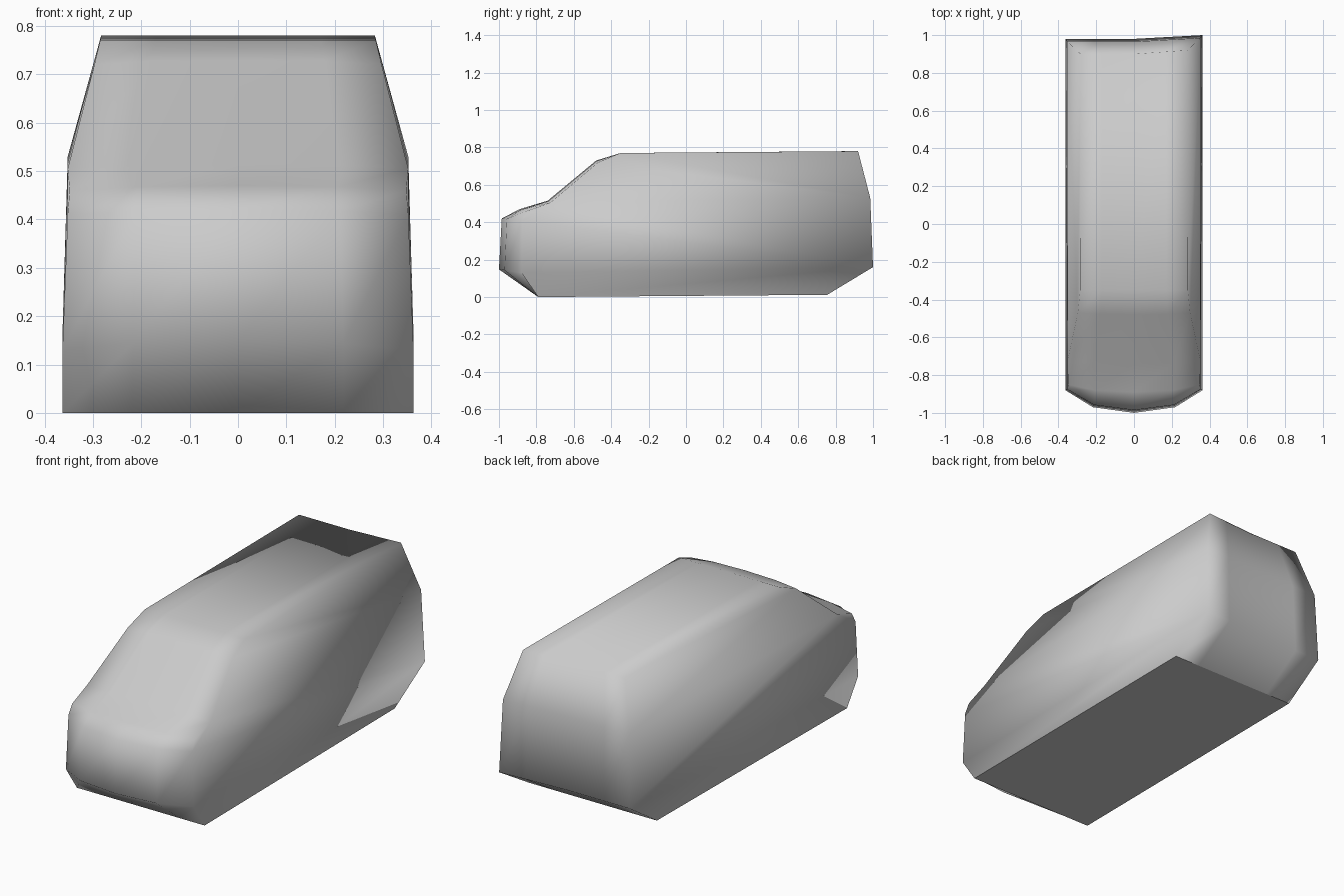
import bpy, bmesh

cube = bpy.data.objects.get("Cube")
if cube:
    bpy.data.objects.remove(cube, do_unlink=True)

# Paint
paint = bpy.data.materials.new("light_grey")
paint.use_nodes = True
grey = (0.6, 0.6, 0.6, 1)
paint.diffuse_color = grey
paint.node_tree.nodes["Principled BSDF"].inputs["Base Color"].default_value = grey

# Centre profile from front sill over the roof to rear sill:
# y, z, half width, how far the corner sweeps back, how far it drops, rear skew
PROFILE = [
    (-0.79, 0.0, 0.363, 0, 0, 0),
    (-1.0, 0.148, 0.363, 0.12, 0.018, 0),
    (-0.985, 0.42, 0.352, 0.11, 0.01, 0),
    (-0.89, 0.47, 0.348, 0.04, 0.01, 0),
    (-0.74, 0.515, 0.352, 0.015, 0.01, 0),
    (-0.48, 0.73, 0.297, 0.01, 0.01, 0),
    (-0.35, 0.77, 0.285, 0, 0, 0),
    (0.92, 0.78, 0.283, 0, 0, 0.02),
    (0.985, 0.53, 0.352, 0, 0, 0.02),
    (1.0, 0.16, 0.363, 0, 0, 0.02),
    (0.755, 0.012, 0.363, 0, 0, 0),
]
COLUMNS = [(-1, 1), (-0.6, 0.25), (0, 0), (0.6, 0.25), (1, 1)]

# Body skin: bowed strips across the width
bm = bmesh.new()
rows = []
for y, z, half, sweep, drop, skew in PROFILE:
    rows.append([bm.verts.new((f * half, y + sweep * w - skew * min(1, 1 - f), z - drop * w))
                 for f, w in COLUMNS])
for a, b in zip(rows, rows[1:]):
    for i in range(len(COLUMNS) - 1):
        bm.faces.new((a[i], a[i + 1], b[i + 1], b[i]))

# Floor pan
floor = bm.faces.new(rows[0] + rows[-1][::-1])

# Side panels: rocker, door band and upper cabin
for side in (0, -1):
    for band in ((0, 1, 9, 10), (1, 2, 3, 4, 8, 9), (4, 5, 6, 7, 8)):
        bm.faces.new([rows[i][side] for i in band])

bmesh.ops.recalc_face_normals(bm, faces=bm.faces)
for face in bm.faces:
    face.smooth = face is not floor
for edge in floor.edges:
    edge.smooth = False

mesh = bpy.data.meshes.new("van_body")
bm.to_mesh(mesh)
bm.free()
mesh.materials.append(paint)
body = bpy.data.objects.new("van_body", mesh)
bpy.context.collection.objects.link(body)
